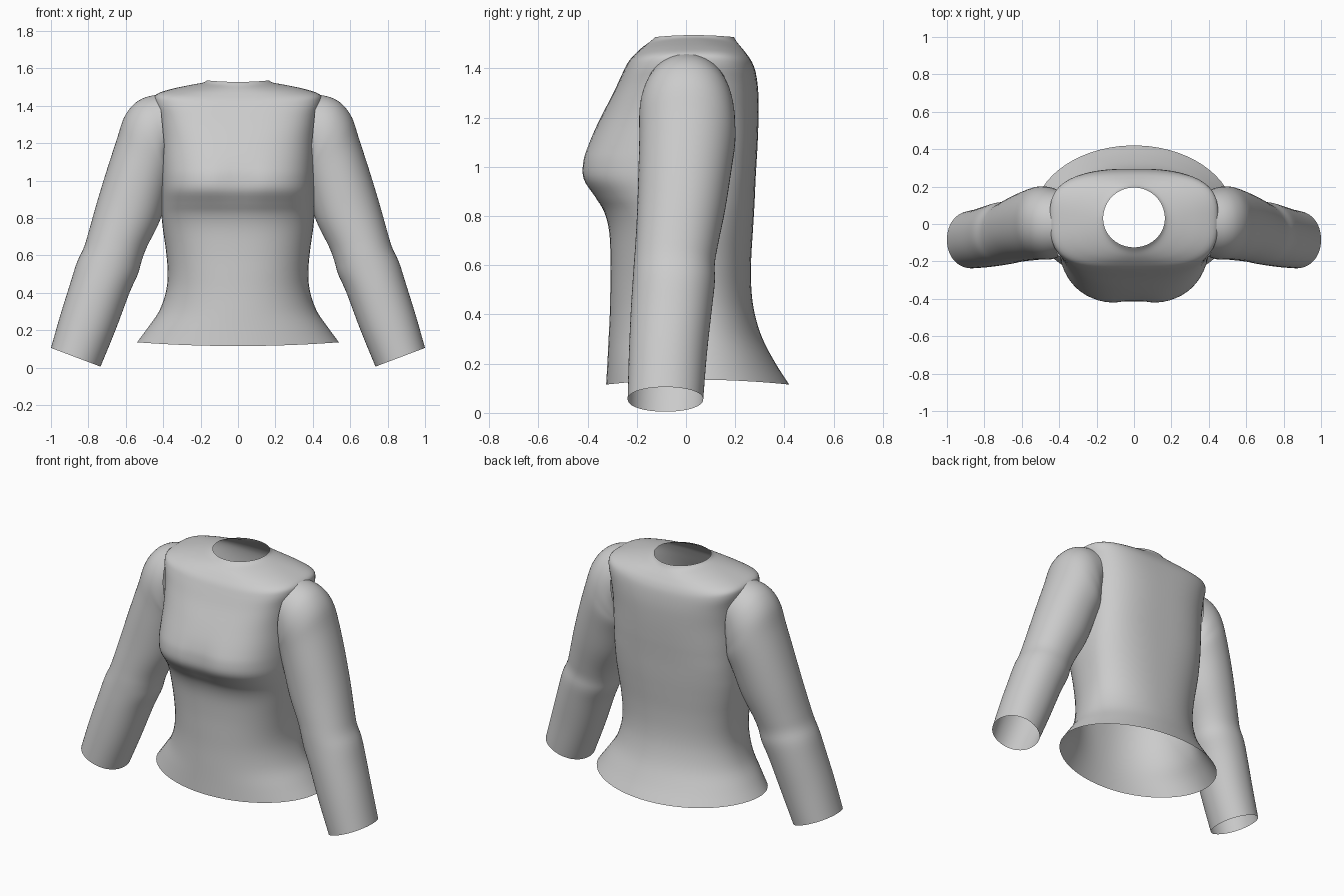
import bpy, bmesh, math
from mathutils import Vector

SEG = 64   # points around each ring
SUB = 4    # interpolated rings between given sections


def smooth_rows(rows):
    """Catmull-Rom interpolation through the section table."""
    rows = [Vector(r) for r in rows]
    pts = [2 * rows[0] - rows[1]] + rows + [2 * rows[-1] - rows[-2]]
    out = []
    for i in range(1, len(pts) - 2):
        a, b, c, d = pts[i - 1:i + 3]
        for k in range(SUB):
            t = k / SUB
            out.append(0.5 * (2 * b + (c - a) * t + (2 * a - 5 * b + 4 * c - d) * t * t
                              + (3 * b - a - 3 * c + d) * t ** 3))
    return out + [rows[-1]]


def loft(name, rings):
    """Skin a list of closed rings into an open tube."""
    bm = bmesh.new()
    vr = [[bm.verts.new(p) for p in ring] for ring in rings]
    for r0, r1 in zip(vr, vr[1:]):
        for i in range(SEG):
            j = (i + 1) % SEG
            bm.faces.new((r0[i], r0[j], r1[j], r1[i]))
    bmesh.ops.recalc_face_normals(bm, faces=bm.faces)
    me = bpy.data.meshes.new(name)
    bm.to_mesh(me)
    bm.free()
    for p in me.polygons:
        p.use_smooth = True
    ob = bpy.data.objects.new(name, me)
    bpy.context.collection.objects.link(ob)
    return ob


def power(v, e):
    return math.copysign(abs(v) ** e, v)


def body_ring(row):
    zc, zs, hw, yf, yb, n = row
    ring = []
    for i in range(SEG):
        t = 2 * math.pi * (i + 0.5) / SEG
        x = hw * power(math.cos(t), 2 / n)
        s = power(math.sin(t), 2 / n)
        y = 0.03 + s * ((yb - 0.03) if s > 0 else (0.03 - yf))
        z = zc + (zs - zc) * (x / hw) ** 2
        # shallow valley between the two sides of the chest
        if s < 0:
            y += 0.02 * math.exp(-(x / 0.08) ** 2 - ((z - 0.99) / 0.1) ** 2)
        ring.append((x, y, z))
    return ring


# Torso: centre z, side z, half width, front y, back y, squareness
torso = [
    (0.115, 0.135, 0.540, -0.325, 0.420, 2.0),
    (0.20, 0.21, 0.485, -0.32, 0.365, 2.05),
    (0.30, 0.30, 0.423, -0.315, 0.312, 2.1),
    (0.40, 0.40, 0.387, -0.31, 0.28, 2.2),
    (0.50, 0.50, 0.376, -0.308, 0.266, 2.3),
    (0.62, 0.62, 0.385, -0.307, 0.265, 2.4),
    (0.74, 0.74, 0.402, -0.313, 0.272, 2.5),
    (0.82, 0.82, 0.410, -0.335, 0.277, 2.6),
    (0.88, 0.88, 0.412, -0.375, 0.28, 2.7),
    (0.95, 0.95, 0.413, -0.422, 0.283, 2.8),
    (1.02, 1.02, 0.414, -0.424, 0.287, 2.8),
    (1.09, 1.09, 0.415, -0.400, 0.291, 2.8),
    (1.20, 1.22, 0.418, -0.347, 0.295, 2.8),
    (1.30, 1.34, 0.432, -0.295, 0.294, 2.9),
    (1.38, 1.42, 0.450, -0.258, 0.284, 3.0),
    (1.425, 1.46, 0.438, -0.235, 0.268, 3.0),
    (1.46, 1.487, 0.365, -0.205, 0.245, 2.7),
    (1.485, 1.508, 0.270, -0.178, 0.225, 2.3),
    (1.507, 1.523, 0.190, -0.148, 0.207, 2.0),
    (1.527, 1.535, 0.165, -0.125, 0.195, 2.0),
]
loft("torso", [body_ring(r) for r in smooth_rows(torso)])

# Sleeve: outer x, outer z, inner x, inner z, front y, back y
sleeve = [
    (0.42, 1.462, 0.38, 1.05, -0.175, 0.18),
    (0.50, 1.443, 0.365, 1.03, -0.185, 0.19),
    (0.56, 1.405, 0.355, 1.01, -0.19, 0.197),
    (0.61, 1.335, 0.35, 1.00, -0.19, 0.20),
    (0.648, 1.22, 0.355, 0.98, -0.19, 0.20),
    (0.70, 1.06, 0.375, 0.92, -0.193, 0.185),
    (0.755, 0.88, 0.42, 0.78, -0.198, 0.16),
    (0.80, 0.72, 0.487, 0.645, -0.206, 0.13),
    (0.825, 0.64, 0.515, 0.57, -0.212, 0.117),
    (0.862, 0.56, 0.535, 0.50, -0.217, 0.117),
    (0.90, 0.44, 0.58, 0.40, -0.224, 0.105),
    (0.95, 0.28, 0.655, 0.20, -0.232, 0.085),
    (1.00, 0.105, 0.735, 0.005, -0.237, 0.07),
]


def sleeve_ring(row, side):
    ox, oz, ix, iz, yf, yb = row
    ring = []
    for i in range(SEG):
        t = 2 * math.pi * i / SEG
        c = power(math.cos(t), 0.95)
        s = power(math.sin(t), 0.95)
        ring.append((side * ((ox + ix) / 2 + c * (ox - ix) / 2),
                     (yf + yb) / 2 + s * (yb - yf) / 2,
                     (oz + iz) / 2 + c * (oz - iz) / 2))
    return ring


for label, side in (("right", 1), ("left", -1)):
    loft(label + "_sleeve", [sleeve_ring(r, side) for r in smooth_rows(sleeve)])
